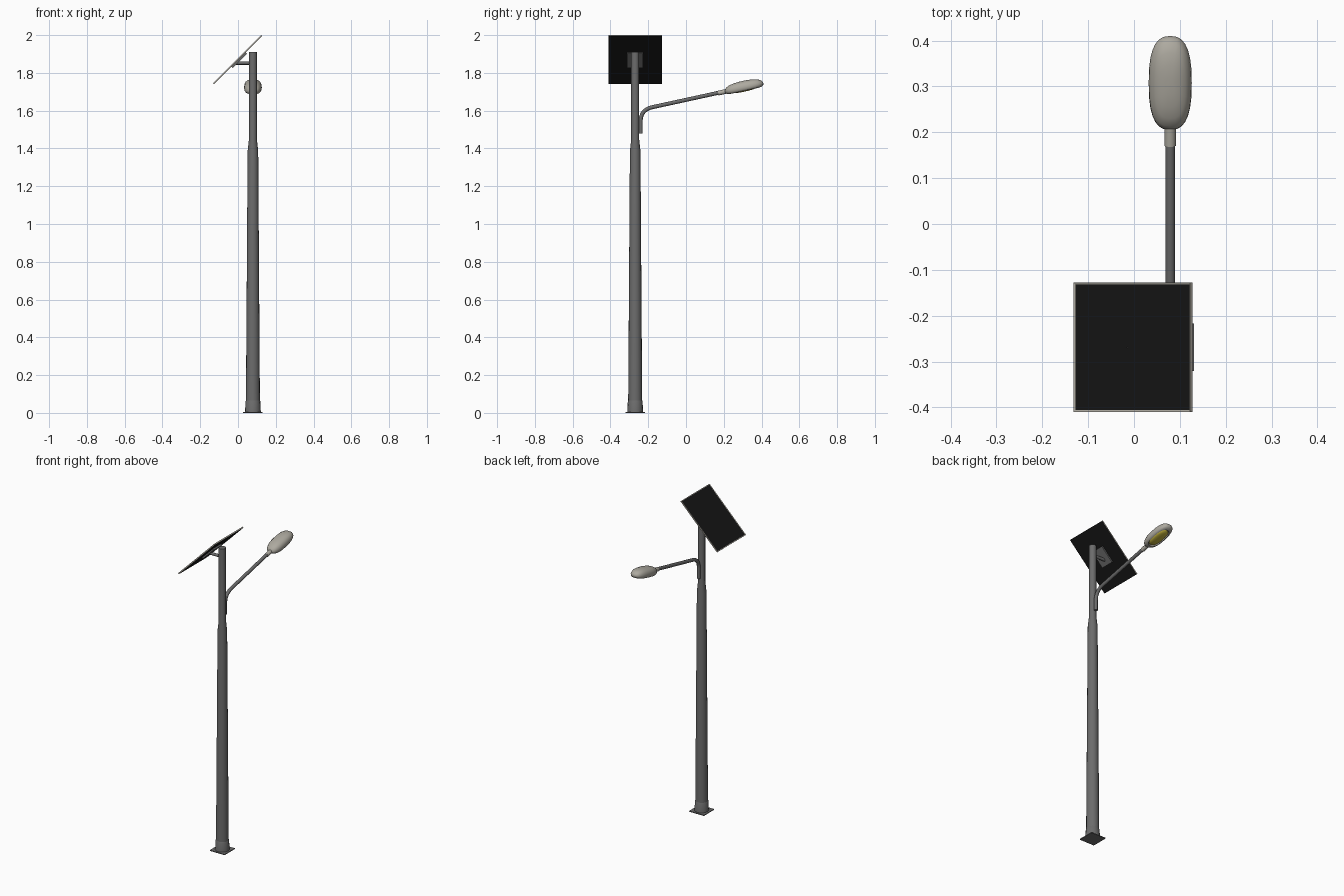
import bpy, bmesh, math
from mathutils import Vector, Matrix

if "Cube" in bpy.data.objects:
    bpy.data.objects.remove(bpy.data.objects["Cube"])

PX, PY = 0.079, -0.269          # pole axis
TILT = math.radians(12.4)       # lamp arm slope


def material(name, rgb):
    m = bpy.data.materials.new(name)
    m.diffuse_color = (*rgb, 1)
    m.use_nodes = True
    m.node_tree.nodes["Principled BSDF"].inputs["Base Color"].default_value = m.diffuse_color
    return m


STEEL = material("steel", (0.15, 0.15, 0.15))
SHELL = material("shell", (0.42, 0.40, 0.35))
BLACK = material("cells", (0.008, 0.008, 0.008))
YELLOW = material("lens", (0.55, 0.45, 0.05))


def finish(name, bm, mats, matrix=Matrix(), smooth=None):
    bmesh.ops.recalc_face_normals(bm, faces=bm.faces)
    me = bpy.data.meshes.new(name)
    bm.to_mesh(me)
    bm.free()
    ob = bpy.data.objects.new(name, me)
    bpy.context.collection.objects.link(ob)
    for m in mats:
        me.materials.append(m)
    ob.matrix_world = matrix
    if smooth:
        bpy.ops.object.select_all(action='DESELECT')
        ob.select_set(True)
        bpy.context.view_layer.objects.active = ob
        bpy.ops.object.shade_smooth_by_angle(angle=math.radians(smooth))
    return ob


def loft(name, levels, mats, matrix, a=1, b=1, power=2, n=16, smooth=35):
    """Stack superellipse rings (scale, height) and cap both ends."""
    bm = bmesh.new()
    rings = []
    for s, z in levels:
        ring = []
        for i in range(n):
            t = 2 * math.pi * i / n
            c, d = math.cos(t), math.sin(t)
            x = math.copysign(abs(c) ** (2 / power), c)
            y = math.copysign(abs(d) ** (2 / power), d)
            ring.append(bm.verts.new((s * a * x, s * b * y, z)))
        rings.append(ring)
    for r, q in zip(rings, rings[1:]):
        for i in range(n):
            j = (i + 1) % n
            bm.faces.new((r[i], r[j], q[j], q[i]))
    bm.faces.new(rings[0])
    bm.faces.new(rings[-1])
    return finish(name, bm, mats, matrix, smooth)


def box(name, size, matrix, mats):
    bm = bmesh.new()
    bmesh.ops.create_cube(bm, size=1, matrix=Matrix.Diagonal((*size, 1)))
    return finish(name, bm, mats, matrix)


# Base plate, collar and stepped pole
at_pole = Matrix.Translation((PX, PY, 0))
box("base_plate", (0.103, 0.103, 0.005), at_pole @ Matrix.Translation((0, 0, 0.0025)), [STEEL])
loft("base_collar", [(0.042, 0), (0.039, 0.062), (0.036, 0.068)], [STEEL], at_pole)
loft("pole", [(0.037, 0.06), (0.028, 1.385), (0.021, 1.45), (0.021, 1.91)], [STEEL], at_pole, smooth=30)

# Lamp arm: upright stub, rounded bend, sloping run
p0, p1, p2 = Vector((0, -0.24, 1.545)), Vector((0, -0.24, 1.603)), Vector((0, -0.18, 1.618))
path = [Vector((0, -0.24, 1.48))]
path += [p0 * (1 - t) ** 2 + p1 * 2 * t * (1 - t) + p2 * t * t for t in [i / 8 for i in range(9)]]
path.append(Vector((0, 0.215, 1.704)))
cu = bpy.data.curves.new("lamp_arm", 'CURVE')
cu.dimensions = '3D'
cu.bevel_depth = 0.0105
cu.bevel_resolution = 4
cu.use_fill_caps = True
sp = cu.splines.new('POLY')
sp.points.add(len(path) - 1)
for pt, co in zip(sp.points, path):
    pt.co = (PX, co.y, co.z, 1)
cu.materials.append(STEEL)
arm = bpy.data.objects.new("lamp_arm", cu)
bpy.context.collection.objects.link(arm)

# Lamp head: domed shell, lens and socket in the arm's tilted frame
head = Matrix.Translation((PX, 0.308, 1.721)) @ Matrix.Rotation(TILT, 4, 'X')
loft("lamp_shell", [(0.7, -0.010), (0.74, -0.016), (0.88, -0.014), (0.97, -0.007), (1, 0.002),
                    (0.97, 0.012), (0.88, 0.022), (0.7, 0.030), (0.45, 0.035), (0.2, 0.037)],
     [SHELL], head, a=0.047, b=0.105, power=2.6, n=28, smooth=50)
loft("lamp_lens", [(0.7, -0.008), (0.64, -0.014), (0.45, -0.018), (0.2, -0.020)],
     [YELLOW], head, a=0.047, b=0.105, power=2.4, n=28, smooth=50)
loft("lamp_socket", [(0.0125, 0.085), (0.0125, 0.14)], [SHELL],
     head @ Matrix.Translation((0, 0, 0.002)) @ Matrix.Rotation(math.pi / 2, 4, 'X'))

# Solar panel: thin box, framed top with recessed black cells, black back
slope = Matrix.Translation((-0.002, PY, 1.870)) @ Matrix.Rotation(-math.pi / 4, 4, 'Y')
bm = bmesh.new()
bmesh.ops.create_cube(bm, size=1, matrix=Matrix.Diagonal((0.36, 0.282, 0.008, 1)))
bm.normal_update()
top = max(bm.faces, key=lambda f: f.normal.z)
back = min(bm.faces, key=lambda f: f.normal.z)
bmesh.ops.inset_region(bm, faces=[top], thickness=0.006, depth=-0.0015)
top.material_index = back.material_index = 1
finish("solar_panel", bm, [SHELL, BLACK], slope)

# Panel bracket: plate behind the panel and a short bar to the pole
box("bracket_plate", (0.107, 0.085, 0.009), slope @ Matrix.Translation((0.004, 0, -0.0084)), [STEEL])
loft("bracket_bar", [(0.009, -0.015), (0.009, 0.075)], [STEEL],
     Matrix.Translation((0, PY, 1.852)) @ Matrix.Rotation(math.pi / 2, 4, 'Y'))
